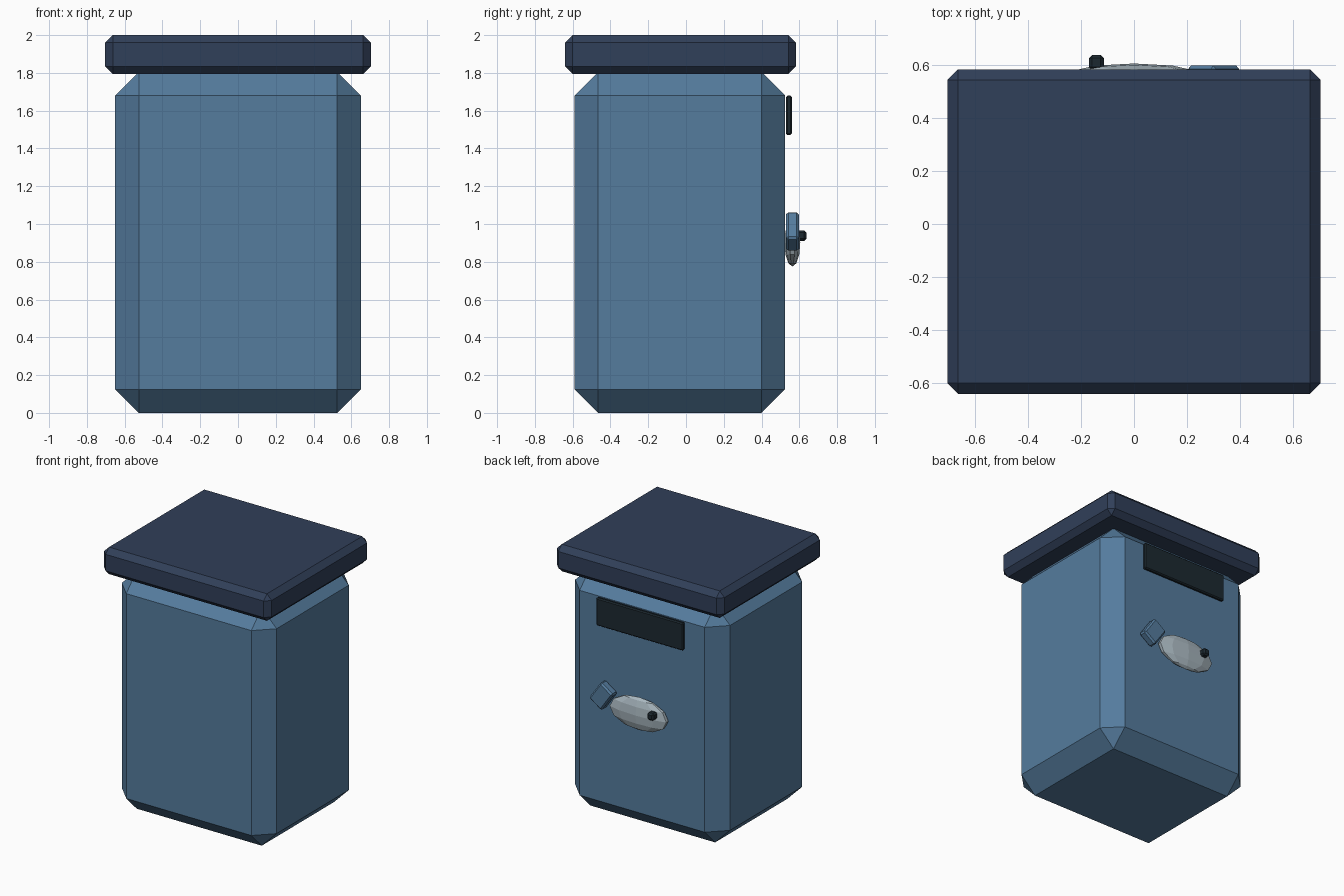
import bpy, bmesh
from math import radians
from mathutils import Matrix

if "Cube" in bpy.data.objects:
    bpy.data.objects.remove(bpy.data.objects["Cube"])


def material(name, rgb):
    m = bpy.data.materials.new(name)
    m.diffuse_color = (*rgb, 1)
    m.use_nodes = True
    m.node_tree.nodes["Principled BSDF"].inputs["Base Color"].default_value = m.diffuse_color
    return m


BLUE = material("blue_paint", (0.09, 0.20, 0.34))
NAVY = material("navy_paint", (0.03, 0.05, 0.10))
DARK = material("dark", (0.012, 0.022, 0.03))
SILVER = material("silver", (0.40, 0.48, 0.53))


def finish(name, bm, mat, loc):
    bmesh.ops.recalc_face_normals(bm, faces=bm.faces[:])
    me = bpy.data.meshes.new(name)
    bm.to_mesh(me)
    bm.free()
    me.materials.append(mat)
    ob = bpy.data.objects.new(name, me)
    ob.location = loc
    bpy.context.collection.objects.link(ob)
    return ob


def chamfered_box(name, lo, hi, chamfer, mat, tilt=0):
    size = [b - a for a, b in zip(lo, hi)]
    bm = bmesh.new()
    bmesh.ops.create_cube(bm, size=1, matrix=Matrix.Diagonal((*size, 1)))
    bmesh.ops.bevel(bm, geom=bm.edges[:], offset=chamfer, segments=1,
                    profile=0.5, affect='EDGES')
    ob = finish(name, bm, mat, [(a + b) / 2 for a, b in zip(lo, hi)])
    ob.rotation_euler.y = radians(tilt)
    return ob


# Main box and overhanging lid
chamfered_box("box_body", (-0.65, -0.59, 0), (0.65, 0.525, 1.805), 0.125, BLUE)
chamfered_box("lid", (-0.703, -0.64, 1.795), (0.703, 0.583, 2.0), 0.04, NAVY)

# Slot plate on the back face
chamfered_box("slot_plate", (-0.365, 0.53, 1.47), (0.365, 0.56, 1.68), 0.008, DARK)

# Fish ornament: faceted body, tilted tail, eye
bm = bmesh.new()
bmesh.ops.create_uvsphere(bm, u_segments=10, v_segments=6, radius=1,
                          matrix=Matrix.Diagonal((0.25, 0.042, 0.125, 1)))
finish("fish_body", bm, SILVER, (0, 0.563, 0.90))
chamfered_box("fish_tail", (0.237, 0.53, 0.872), (0.363, 0.597, 1.048), 0.012, BLUE, -35)
chamfered_box("fish_eye", (-0.17, 0.58, 0.91), (-0.114, 0.637, 0.966), 0.012, DARK)
